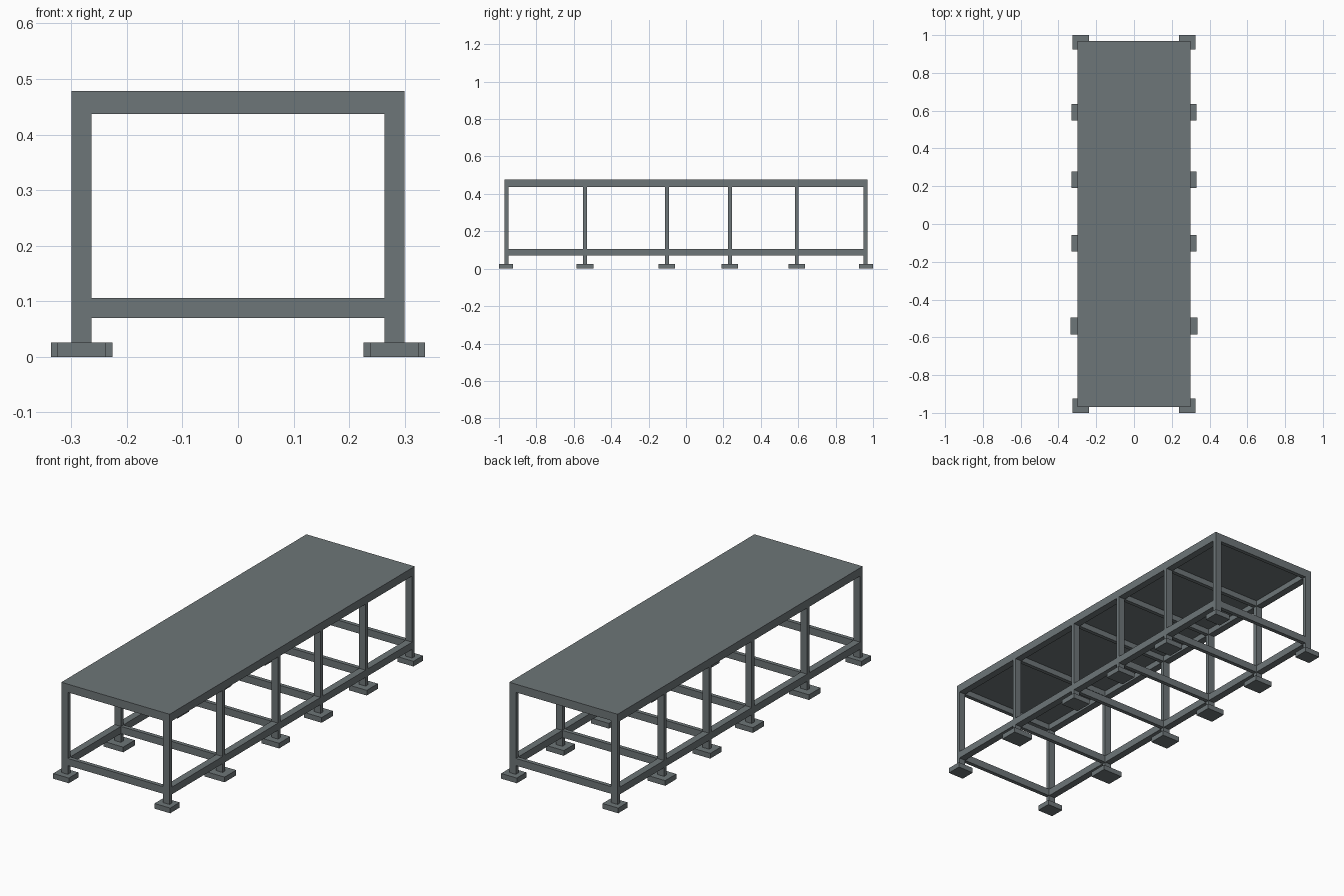
import bpy

if "Cube" in bpy.data.objects:
    bpy.data.objects.remove(bpy.data.objects["Cube"])

steel = bpy.data.materials.new("grey_steel")
steel.diffuse_color = (0.155, 0.18, 0.188, 1)
steel.use_nodes = True
steel.node_tree.nodes["Principled BSDF"].inputs["Base Color"].default_value = steel.diffuse_color


def box(name, x0, x1, y0, y1, z0, z1):
    bpy.ops.mesh.primitive_cube_add(
        size=1, location=((x0 + x1) / 2, (y0 + y1) / 2, (z0 + z1) / 2))
    o = bpy.context.object
    o.name = name
    o.scale = (x1 - x0, y1 - y0, z1 - z0)
    bpy.ops.object.transform_apply(location=False, rotation=False, scale=True)
    o.data.materials.append(steel)
    return o


W, L = 0.30, 0.97              # half width and half length of the top
IN = 0.264                     # inner face of the legs
T = 0.01                       # half thickness of legs along y
LOW, HIGH = (0.07, 0.106), (0.437, 0.466)

# leg row: y centre, foot half width, foot half depth, foot y centre
rows = [(-0.96, 0.0435, 0.0375, -0.9625),
        (-0.54, 0.055, 0.046, -0.54),
        (-0.102, 0.049, 0.044, -0.102),
        (0.235, 0.049, 0.044, 0.235),
        (0.592, 0.049, 0.044, 0.592),
        (0.96, 0.0435, 0.0375, 0.9625)]

# Table top plate
box("top_plate", -W, W, -L, L, HIGH[1], 0.478)

# Long side rails, upper and lower
for side, s in (("left", -1), ("right", 1)):
    xa, xb = sorted((s * IN, s * W))
    box(side + "_upper_rail", xa, xb, -L, L, *HIGH)
    box(side + "_lower_rail", xa, xb, -L, L, *LOW)

for i, (y, fw, fd, fy) in enumerate(rows, 1):
    # Cross rails between each pair of legs
    box(f"upper_cross_rail_{i}", -IN, IN, y - T, y + T, *HIGH)
    box(f"lower_cross_rail_{i}", -IN, IN, y - T, y + T, *LOW)
    for side, s in (("left", -1), ("right", 1)):
        # Legs, split around the lower rail, and foot pads
        xa, xb = sorted((s * IN, s * W))
        box(f"{side}_leg_{i}", xa, xb, y - T, y + T, LOW[1], HIGH[0])
        box(f"{side}_ankle_{i}", xa, xb, y - T, y + T, 0.026, LOW[0])
        c = s * 0.281
        box(f"{side}_foot_{i}", c - fw, c + fw, fy - fd, fy + fd, 0, 0.026)
